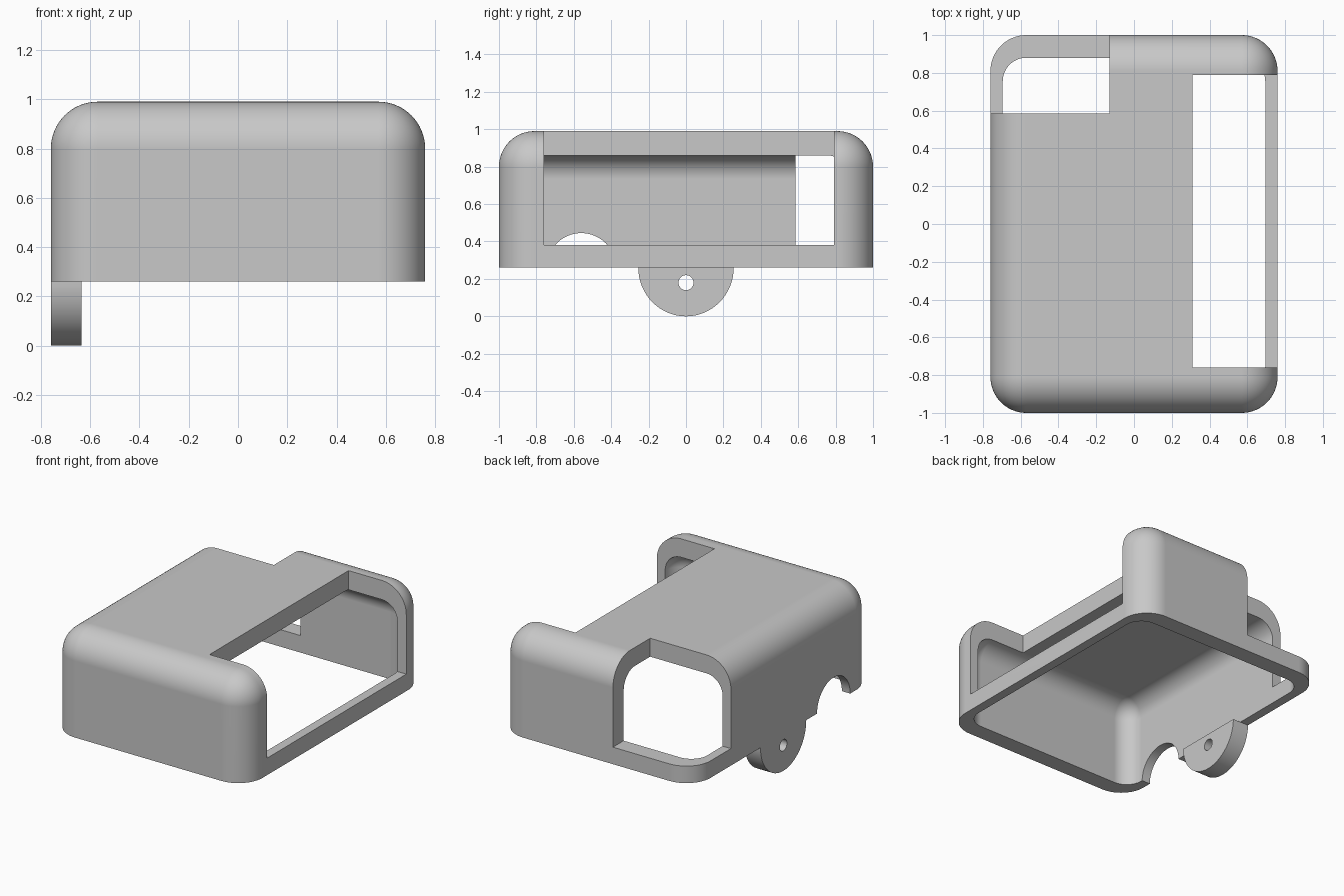
import bpy, bmesh, math
from mathutils import Matrix, Vector

if "Cube" in bpy.data.objects:
    bpy.data.objects.remove(bpy.data.objects["Cube"])

HALF_X, HALF_Y, BASE, TOP = 0.76, 1.0, 0.26, 0.99
SILL = 0.38

grey = bpy.data.materials.new("plain grey")
grey.use_nodes = True
grey.diffuse_color = (0.58, 0.58, 0.58, 1)
grey.node_tree.nodes["Principled BSDF"].inputs["Base Color"].default_value = grey.diffuse_color


def to_object(bm, name):
    bmesh.ops.recalc_face_normals(bm, faces=bm.faces)
    mesh = bpy.data.meshes.new(name)
    bm.to_mesh(mesh)
    bm.free()
    mesh.materials.append(grey)
    obj = bpy.data.objects.new(name, mesh)
    bpy.context.collection.objects.link(obj)
    return obj


def box(name, low, high, radius=0):
    """Box between two corners; the radius rounds all edges but the bottom ones."""
    low, high = Vector(low), Vector(high)
    bm = bmesh.new()
    bmesh.ops.create_cube(bm, size=1)
    bmesh.ops.scale(bm, vec=high - low, verts=bm.verts)
    bmesh.ops.translate(bm, vec=(low + high) / 2, verts=bm.verts)
    if radius:
        edges = [e for e in bm.edges if max(v.co.z for v in e.verts) > low.z + 0.01]
        bmesh.ops.bevel(bm, geom=edges, offset=radius, segments=16,
                        profile=0.5, affect='EDGES')
    return to_object(bm, name)


def rod(name, x, y, z, radius, length):
    """Cylinder lying along x."""
    bm = bmesh.new()
    bmesh.ops.create_cone(bm, cap_ends=True, segments=64, radius1=radius,
                          radius2=radius, depth=length)
    bm.transform(Matrix.Translation((x, y, z)) @ Matrix.Rotation(math.pi / 2, 4, 'Y'))
    return to_object(bm, name)


def cut(target, cutter):
    mod = target.modifiers.new("cut", 'BOOLEAN')
    mod.operation, mod.solver, mod.object = 'DIFFERENCE', 'EXACT', cutter
    bpy.context.view_layer.objects.active = target
    bpy.ops.object.modifier_apply(modifier=mod.name)
    bpy.data.objects.remove(cutter)


def finish(obj):
    bpy.ops.object.select_all(action='DESELECT')
    obj.select_set(True)
    bpy.context.view_layer.objects.active = obj
    bpy.ops.object.shade_smooth_by_angle(angle=math.radians(30))
    weighted = obj.modifiers.new("weighted normals", 'WEIGHTED_NORMAL')
    weighted.keep_sharp = True


# Rounded cover, hollow and open underneath
cover = box("cover", (-HALF_X, -HALF_Y, BASE), (HALF_X, HALF_Y, TOP), 0.19)
cut(cover, box("cavity", (-0.695, -0.88, 0.1), (0.695, 0.88, 0.86), 0.125))

# Long side opening and back corner opening, both reaching through the roof
cut(cover, box("side_opening", (0.31, -0.76, SILL), (1.2, 0.79, 1.3)))
cut(cover, box("corner_opening", (-1.2, 0.585, SILL), (-0.13, 1.3, 1.3)))

# Arched notch in the lower edge of the closed side wall
cut(cover, rod("notch", -0.75, -0.56, BASE, 0.185, 0.4))
finish(cover)

# Half-round mounting tab with a screw hole
bm = bmesh.new()
arc = [math.pi * (1 + i / 48) for i in range(49)]
face = bm.faces.new([bm.verts.new((-HALF_X, 0.255 * math.cos(a), BASE + BASE * math.sin(a)))
                     for a in arc])
side = bmesh.ops.extrude_face_region(bm, geom=[face])
bmesh.ops.translate(bm, vec=(0.125, 0, 0),
                    verts=[g for g in side["geom"] if isinstance(g, bmesh.types.BMVert)])
tab = to_object(bm, "mounting_tab")
cut(tab, rod("screw_hole", -0.7, 0, 0.18, 0.04, 0.4))
finish(tab)
